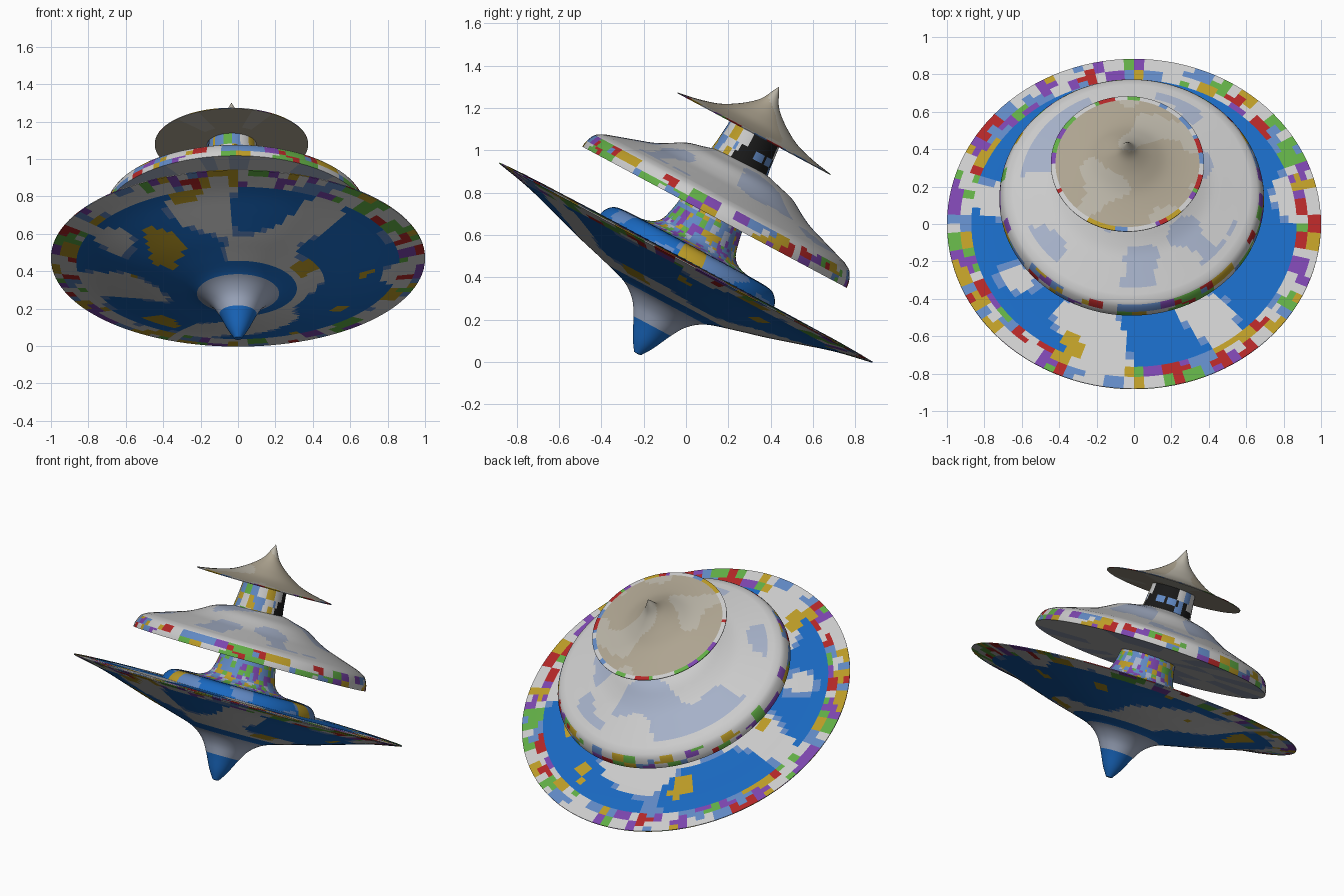
import bpy, bmesh, math, random
from mathutils import Vector, Matrix, noise

if "Cube" in bpy.data.objects:
    bpy.data.objects.remove(bpy.data.objects["Cube"])

random.seed(4)
TILT = Matrix.Translation((0, 0, 0.47)) @ Matrix.Rotation(math.radians(-28.1), 4, 'X')
SEG = 112

COLOURS = {
    "blue": (0.01, 0.14, 0.53), "cloud": (0.55, 0.56, 0.57), "pale_blue": (0.38, 0.44, 0.58),
    "gold": (0.5, 0.33, 0.02), "red": (0.45, 0.02, 0.02), "purple": (0.2, 0.06, 0.42),
    "green": (0.12, 0.42, 0.06), "tan": (0.42, 0.37, 0.28), "pale_tan": (0.48, 0.45, 0.38),
    "black": (0.01, 0.01, 0.01), "white": (0.7, 0.7, 0.7), "mid_blue": (0.12, 0.25, 0.55),
}
MATS = {}
for key, rgb in COLOURS.items():
    MATS[key] = bpy.data.materials.new(key)
    MATS[key].diffuse_color = (*rgb, 1)
NAMES = list(COLOURS)


def curve(pts, steps=4):
    """Catmull-Rom smoothing of (radius, height) points."""
    v = [Vector(p) for p in pts]
    v = [2 * v[0] - v[1]] + v + [2 * v[-1] - v[-2]]
    out = []
    for a, b, c, d in zip(v, v[1:], v[2:], v[3:]):
        for i in range(steps):
            t = i / steps
            out.append(0.5 * (2 * b + (c - a) * t + (2 * a - 5 * b + 4 * c - d) * t * t
                              + (3 * b - a - 3 * c + d) * t ** 3))
    return out + [v[-2]]


def lathe(name, profile, paint, dx=0.0, dy=0.0):
    """Revolve a profile about the tilted axis; paint(centre, radius) picks a colour."""
    bm = bmesh.new()
    rings = [[bm.verts.new((max(r, 0) * math.cos(2 * math.pi * i / SEG),
                            max(r, 0) * math.sin(2 * math.pi * i / SEG), h))
              for i in range(SEG)] for r, h in profile]
    for lo, hi in zip(rings, rings[1:]):
        for i in range(SEG):
            j = (i + 1) % SEG
            bm.faces.new((lo[i], lo[j], hi[j], hi[i]))
    bmesh.ops.remove_doubles(bm, verts=bm.verts, dist=1e-5)
    bmesh.ops.recalc_face_normals(bm, faces=bm.faces)
    for f in bm.faces:
        c = f.calc_center_median()
        f.material_index = NAMES.index(paint(c, c.xy.length))
    mesh = bpy.data.meshes.new(name)
    for n in NAMES:
        mesh.materials.append(MATS[n])
    bm.to_mesh(mesh)
    bm.free()
    obj = bpy.data.objects.new(name, mesh)
    bpy.context.collection.objects.link(obj)
    obj.matrix_world = TILT @ Matrix.Translation((dx, dy, 0))
    bpy.ops.object.select_all(action='DESELECT')
    bpy.context.view_layer.objects.active = obj
    obj.select_set(True)
    bpy.ops.object.shade_smooth_by_angle(angle=math.radians(35))
    return obj


def blobs(c, scale, names):
    """Pick a colour per small cell of space."""
    n = abs(noise.cell(c * scale + Vector((9, 5, 2))))
    return names[int(n * len(names) * 0.999) % len(names)]


def confetti(c):
    return blobs(c, 14, ["cloud", "red", "cloud", "gold", "purple", "cloud", "green", "mid_blue", "cloud"])


def sky(c, r):
    if r > 0.87:
        return confetti(c)
    if r > 0.35 and noise.noise(c * 4.5 + Vector((7, 1, 3))) > 0.45:
        return "gold"
    if c.z < 0 and 0.1 < r < 0.22:
        return "pale_blue"
    n = noise.noise(c * 2.6)
    return "cloud" if n > 0.14 and r > 0.3 else "mid_blue" if n > 0.1 and r > 0.3 else "blue"


def dome_paint(c, r):
    if r > 0.68 and c.z > 0.256:
        return confetti(c)
    return "pale_blue" if noise.noise(c * 4) > 0.05 and 0.15 < r < 0.6 else "cloud"


# Large lower disc with pointed foot
foot = curve([(0.018, -0.487), (0.055, -0.43), (0.1, -0.34), (0.145, -0.27), (0.22, -0.215),
              (0.35, -0.175), (0.5, -0.135), (0.65, -0.09), (0.82, -0.04), (1.0, -0.003)])
top = curve([(1.0, 0.002), (0.93, 0.006), (0.87, 0.008), (0.78, 0.01), (0.7, 0.01),
             (0.6, 0.011), (0.47, 0.012)], 2)
lathe("lower_disc", [(0, -0.489)] + foot + top + [(0, 0.012)], sky)

# Raised step on the disc
step = curve([(0.468, 0.005), (0.455, 0.04), (0.425, 0.07), (0.38, 0.08), (0.3, 0.083)])
lathe("raised_step", step + [(0, 0.083)],
      lambda c, r: "gold" if math.sin(3 * math.atan2(c.y, c.x) + 1.5) > 0.92 else
      "mid_blue" if noise.noise(c * 5) > 0.1 else "blue")

# Flared lower neck
neck = curve([(0.3, 0.08), (0.24, 0.095), (0.2, 0.125), (0.18, 0.18), (0.165, 0.26), (0.16, 0.32)])
lathe("lower_neck", neck + [(0, 0.32)],
      lambda c, r: blobs(c, 32, ["green", "gold", "mid_blue", "pale_blue", "purple", "mid_blue"]), -0.006)

# Middle dome with flat underside
rim = curve([(0.708, 0.252), (0.703, 0.285), (0.682, 0.328), (0.645, 0.352)], 3)
dome = curve([(0.645, 0.352), (0.6, 0.367), (0.49, 0.403), (0.42, 0.427), (0.36, 0.457),
              (0.285, 0.5), (0.2, 0.524), (0.12, 0.544), (0, 0.55)])
lathe("middle_dome", [(0, 0.254), (0.4, 0.254)] + rim + dome[1:], dome_paint, -0.012, 0.018)

# Upper neck
lathe("upper_neck", [(0, 0.5), (0.152, 0.5), (0.148, 0.54), (0.142, 0.58), (0.138, 0.62),
                     (0.134, 0.66), (0.132, 0.7), (0, 0.7)],
      lambda c, r: blobs(c, 22, ["black", "white", "black", "mid_blue"] if c.y > -0.06
                         else ["mid_blue", "gold", "green", "cloud"]), -0.033)

# Pointed top cap with flat underside
cap = curve([(0.41, 0.69), (0.31, 0.708), (0.212, 0.736), (0.14, 0.775), (0.085, 0.815),
             (0.045, 0.855), (0.018, 0.905), (0, 0.94)])
lathe("top_cap", [(0, 0.686), (0.2, 0.686), (0.41, 0.686)] + cap,
      lambda c, r: confetti(c) if r > 0.395 and c.z > 0.688 else
      "pale_tan" if noise.noise(c * 5) > 0.1 else "tan", -0.035, -0.004)

for m in bpy.data.materials:
    if m.users and not m.is_grease_pencil:
        m.use_nodes = True
        m.node_tree.nodes["Principled BSDF"].inputs["Base Color"].default_value = m.diffuse_color
